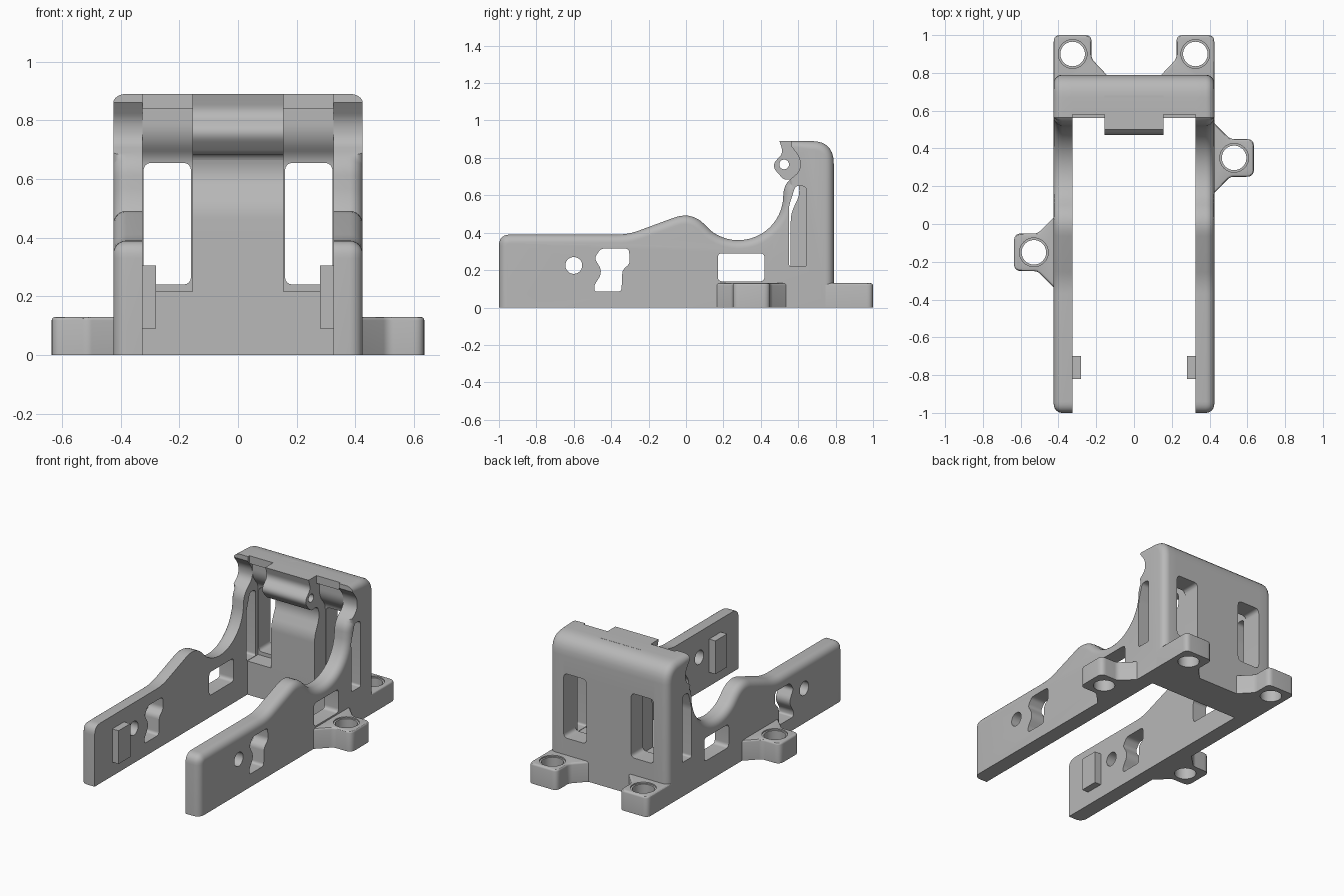
import bpy, bmesh, math
from mathutils import Vector

if "Cube" in bpy.data.objects:
    bpy.data.objects.remove(bpy.data.objects["Cube"])

grey = bpy.data.materials.new("plain grey")
grey.use_nodes = True
grey.diffuse_color = (0.48, 0.48, 0.48, 1)
grey.node_tree.nodes["Principled BSDF"].inputs["Base Color"].default_value = grey.diffuse_color


def rounded(corners, steps=7):
    """Outline from (a, b, r) corners, each eased over the length r."""
    out = []
    n = len(corners)
    for i, (a, b, r) in enumerate(corners):
        p = Vector((a, b))
        if r == 0:
            out.append(p)
            continue
        before = (Vector(corners[i - 1][:2]) - p).normalized() * r
        after = (Vector(corners[(i + 1) % n][:2]) - p).normalized() * r
        for k in range(steps + 1):
            t = k / steps
            out.append(p + before * (1 - t) ** 2 + after * t ** 2)
    return out


def box_outline(a0, a1, b0, b1, r=0):
    return rounded([(a0, b0, r), (a1, b0, r), (a1, b1, r), (a0, b1, r)])


def circle(a, b, r, n=40):
    return [Vector((a + r * math.cos(math.tau * k / n), b + r * math.sin(math.tau * k / n)))
            for k in range(n)]


def prism(name, outline, axis, lo, hi, bevel=0, keep=None, segments=6):
    """Extrude an outline along an axis; optionally round the rim at hi."""
    place = {"x": lambda a, b, d: (d, a, b),
             "y": lambda a, b, d: (a, d, b),
             "z": lambda a, b, d: (a, b, d)}[axis]
    bm = bmesh.new()
    low = [bm.verts.new(place(a, b, lo)) for a, b in outline]
    top = [bm.verts.new(place(a, b, hi)) for a, b in outline]
    bm.faces.new(low)
    bm.faces.new(top)
    for i in range(len(low)):
        bm.faces.new((low[i - 1], low[i], top[i], top[i - 1]))
    bmesh.ops.recalc_face_normals(bm, faces=bm.faces)
    if bevel:
        rim = set(top)
        edges = [e for e in bm.edges if all(v in rim for v in e.verts)
                 and (keep is None or keep((e.verts[0].co + e.verts[1].co) / 2))]
        bmesh.ops.bevel(bm, geom=edges, offset=bevel, segments=segments, profile=0.5,
                        affect="EDGES", clamp_overlap=False)
        bmesh.ops.recalc_face_normals(bm, faces=bm.faces)
    mesh = bpy.data.meshes.new(name)
    bm.to_mesh(mesh)
    bm.free()
    mesh.materials.append(grey)
    ob = bpy.data.objects.new(name, mesh)
    bpy.context.collection.objects.link(ob)
    return ob


def activate(ob):
    bpy.ops.object.select_all(action="DESELECT")
    ob.select_set(True)
    bpy.context.view_layer.objects.active = ob


def cut(ob, *cutters):
    for c in cutters:
        mod = ob.modifiers.new("cut", "BOOLEAN")
        mod.operation = "DIFFERENCE"
        mod.solver = "EXACT"
        mod.object = c
        activate(ob)
        bpy.ops.object.modifier_apply(modifier=mod.name)
        bpy.data.objects.remove(c)


def finish(ob, mirror=False):
    if mirror:
        mod = ob.modifiers.new("mirror", "MIRROR")
        mod.use_mirror_merge = False
        activate(ob)
        bpy.ops.object.modifier_apply(modifier=mod.name)
    activate(ob)
    bpy.ops.object.shade_smooth_by_angle(angle=math.radians(30))


INNER, OUTER, BACK, TOP = 0.325, 0.425, 0.79, 0.89

# Side walls: raised hump, round trough, then the tall rear post
trough = [(0.28 + 0.24 * math.cos(math.radians(d)), 0.6 + 0.24 * math.sin(math.radians(d)), 0)
          for d in range(232, 356, 6)]
wall_outline = rounded(
    [(-1, 0, 0), (-1, 0.39, 0.06), (-0.31, 0.39, 0.06), (0.03, 0.515, 0.1)] + trough +
    [(0.525, 0.66, 0.05), (0.612, 0.73, 0.035), (0.61, 0.8, 0.03), (0.565, 0.86, 0),
     (0.565, TOP, 0), (BACK, TOP, 0.12), (BACK, 0, 0)])
walls = prism("side_walls", wall_outline, "x", INNER, OUTER, bevel=0.045,
              keep=lambda c: c.z > 0.005 and not (0.68 < c.z < 0.88 and c.y < 0.63))
key_slot = rounded([(-0.455, 0.315, 0.02), (-0.305, 0.315, 0.02), (-0.3, 0.235, 0.02),
                    (-0.34, 0.2, 0.02), (-0.345, 0.085, 0.02), (-0.49, 0.085, 0.015),
                    (-0.49, 0.12, 0.015), (-0.445, 0.19, 0.04), (-0.49, 0.265, 0.02)])
rear_slot = rounded([(0.55, 0.22, 0.015), (0.645, 0.22, 0.015), (0.645, 0.65, 0.03),
                     (0.585, 0.65, 0.02), (0.55, 0.54, 0.02)])
cut(walls, *[prism("cutter", o, "x", 0.2, 0.6) for o in
             (box_outline(0.17, 0.42, 0.14, 0.29, 0.025), key_slot, rear_slot,
              circle(-0.6, 0.225, 0.045))])
finish(walls, mirror=True)

# Rear panel with base ledge, thin wall and top lip, pierced by two windows
panel_outline = rounded(
    [(0.56, 0, 0), (0.56, 0.217, 0), (0.67, 0.217, 0), (0.67, 0.67, 0.03), (0.61, 0.74, 0.05),
     (0.61, 0.84, 0), (0.58, 0.84, 0), (0.58, TOP, 0), (BACK, TOP, 0.12), (BACK, 0, 0)])
panel = prism("rear_panel", panel_outline, "x", -INNER, INNER)
cut(panel, *[prism("cutter", box_outline(*sorted((s * 0.16, s * 0.322)), 0.24, 0.655, 0.03),
                   "y", 0.5, 0.9) for s in (-1, 1)])
finish(panel)

# Centre column with the hooked pivot at its top
column_outline = rounded(
    [(0.56, 0, 0), (0.56, 0.5, 0.04), (0.615, 0.62, 0.05), (0.59, 0.69, 0.03),
     (0.525, 0.68, 0.025), (0.455, 0.76, 0.045), (0.52, 0.825, 0.03), (0.5, TOP, 0),
     (0.68, TOP, 0), (0.7, 0, 0)])
column = prism("centre_column", column_outline, "x", -0.155, 0.155)
cut(column, prism("cutter", circle(0.525, 0.765, 0.026), "x", -0.3, 0.3))
finish(column)

# Small pads on the inner faces near the front
finish(prism("inner_pads", box_outline(-0.82, -0.7, 0.09, 0.305), "x", 0.28, 0.33), mirror=True)


# Screw lugs: two at the back, one staggered on each side
def lug(name, outline, centre, keep):
    ob = prism(name, outline, "z", 0, 0.13, bevel=0.012, keep=keep, segments=3)
    cut(ob, prism("cutter", circle(*centre, 0.065), "z", -0.1, 0.3),
        prism("cutter", circle(*centre, 0.076), "z", 0.122, 0.3))
    return ob


rear_lugs = lug("rear_lugs", rounded(
    [(OUTER, 0.72, 0), (OUTER, 1, 0.035), (0.225, 1, 0.035), (0.225, 0.875, 0.02),
     (0.145, 0.79, 0), (0.145, 0.72, 0)]), (0.325, 0.9), lambda c: c.y > 0.8)
finish(rear_lugs, mirror=True)

for name, side, y in (("left_lug", 1, 0.35), ("right_lug", -1, -0.15)):
    shape = rounded([(0.4, y - 0.185, 0), (OUTER, y - 0.185, 0), (0.51, y - 0.1, 0.02),
                     (0.635, y - 0.1, 0.04), (0.635, y + 0.1, 0.04), (0.51, y + 0.1, 0.02),
                     (OUTER, y + 0.185, 0), (0.4, y + 0.185, 0)])
    shape = [Vector((side * p.x, p.y)) for p in shape]
    finish(lug(name, shape, (side * 0.53, y), lambda c: abs(c.x) > 0.43))
